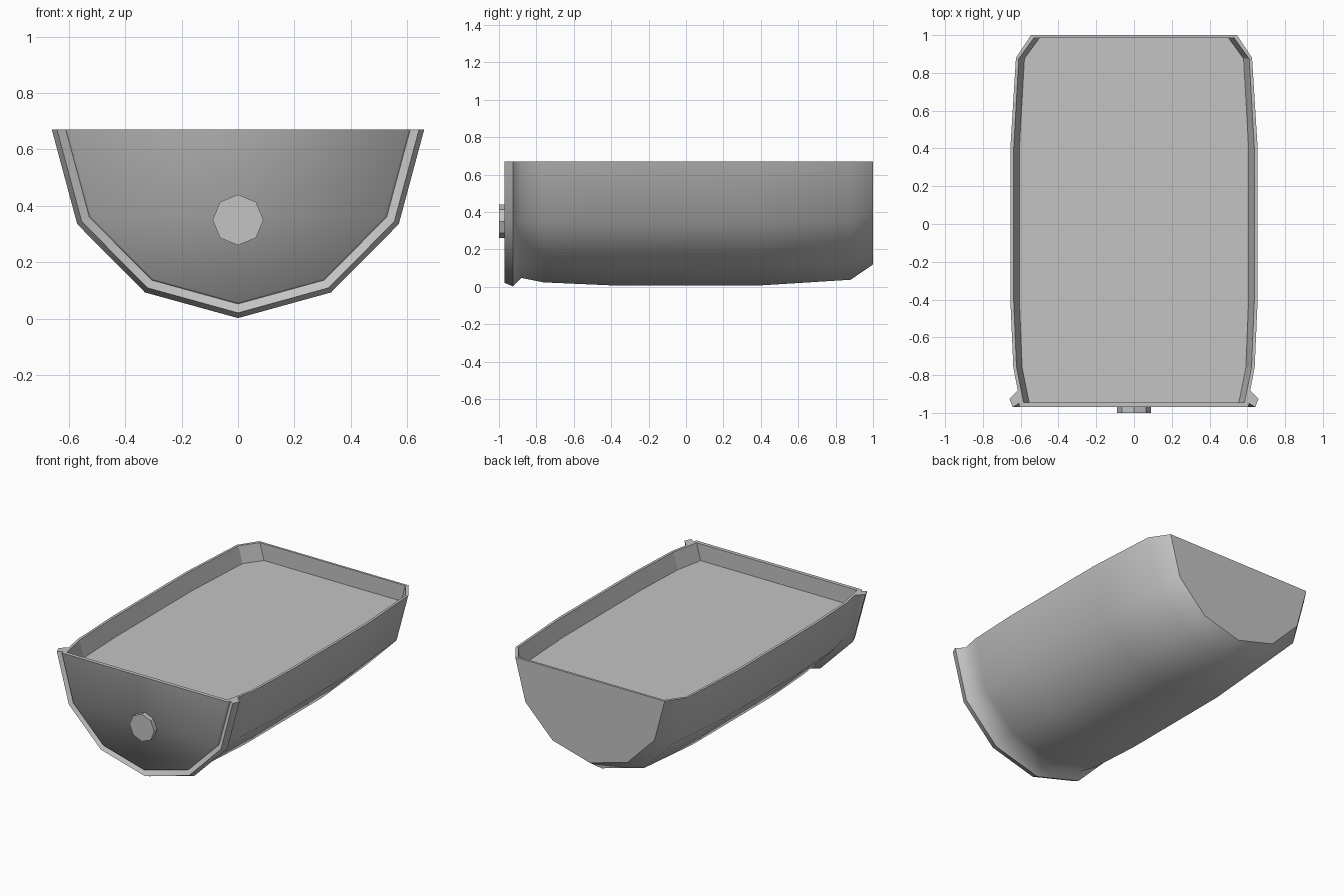
import bpy, bmesh, math
from mathutils import Matrix

cube = bpy.data.objects.get("Cube")
if cube:
    bpy.data.objects.remove(cube, do_unlink=True)

RIM, FLOOR = 0.67, 0.56

grey = bpy.data.materials.new("light_grey")
grey.use_nodes = True
colour = (0.55, 0.55, 0.55, 1)
grey.diffuse_color = colour
bsdf = next(n for n in grey.node_tree.nodes if n.type == 'BSDF_PRINCIPLED')
bsdf.inputs["Base Color"].default_value = colour


def finish(bm, name):
    bmesh.ops.recalc_face_normals(bm, faces=bm.faces)
    mesh = bpy.data.meshes.new(name)
    bm.to_mesh(mesh)
    bm.free()
    mesh.materials.append(grey)
    obj = bpy.data.objects.new(name, mesh)
    bpy.context.collection.objects.link(obj)
    return obj


def sharpen(verts, closed=False):
    pairs = list(zip(verts, verts[1:]))
    if closed:
        pairs.append((verts[-1], verts[0]))
    for a, b in pairs:
        edge = bm.edges.get((a, b))
        if edge:
            edge.smooth = False


# Half section: distance from centre, depth below rim
half = [(0.66, 0), (0.57, 0.335), (0.33, 0.577)]
section = [(-x, d) for x, d in half] + [(0, 0.668)] + [(x, d) for x, d in reversed(half)]

# Stations from back to front: y, scale of section (the last four form the flange and front panel)
stations = [(1.0, 0.825), (0.88, 0.947), (0.4, 0.992), (-0.4, 0.992), (-0.76, 0.968),
            (-0.88, 0.932), (-0.925, 1.0), (-0.97, 0.972), (-0.95, 0.925), (-0.97, 0.915)]

# Inner opening: y, half width at the rim
opening = [(0.985, 0.53), (0.875, 0.61), (0.4, 0.637), (-0.4, 0.637),
           (-0.76, 0.622), (-0.945, 0.585)]

bm = bmesh.new()

# Outer hull, with end panels
rings = [[bm.verts.new((x * s, y, RIM - d * s)) for x, d in section] for y, s in stations]
for a, b in zip(rings, rings[1:]):
    for i in range(len(section) - 1):
        bm.faces.new((a[i], a[i + 1], b[i + 1], b[i]))
bm.faces.new(rings[0])
bm.faces.new(rings[-1])

# Inner walls and raised floor
def inner_side(sign, z, inset):
    return [bm.verts.new((sign * (w - inset), y, z)) for y, w in opening]

top_l, top_r = inner_side(1, RIM, 0), inner_side(-1, RIM, 0)
low_l, low_r = inner_side(1, FLOOR, 0.03), inner_side(-1, FLOOR, 0.03)
top_loop = top_l + top_r[::-1]
low_loop = low_l + low_r[::-1]
count = len(top_loop)
for i in range(count):
    j = (i + 1) % count
    bm.faces.new((top_loop[i], top_loop[j], low_loop[j], low_loop[i]))
bm.faces.new(low_loop)

# Flat rim joining hull and opening
edge_l = [r[-1] for r in rings]
edge_r = [r[0] for r in rings]
bm.faces.new(edge_l + top_l[::-1])
bm.faces.new(edge_r + top_r[::-1])
for k in (0, -1):
    bm.faces.new((edge_l[k], edge_r[k], top_r[k], top_l[k]))

# Smooth sides with crisp rims, flange edges and end corners
for f in bm.faces:
    f.smooth = True
for loop in (edge_l + edge_r[::-1], top_loop, low_loop, rings[0]):
    sharpen(loop, True)
for ring in rings[6:9]:
    sharpen(ring)
for k in (0, 1, -2, -1):
    sharpen([top_l[k], low_l[k]])
    sharpen([top_r[k], low_r[k]])
finish(bm, "tub_body")

# Eight-sided knob on the front panel
bm = bmesh.new()
bmesh.ops.create_cone(bm, cap_ends=True, segments=8, radius1=0.09, radius2=0.09, depth=0.04,
                      matrix=Matrix.Translation((0, -0.98, 0.35)) @ Matrix.Rotation(math.pi / 2, 4, 'X'))
finish(bm, "front_knob")
